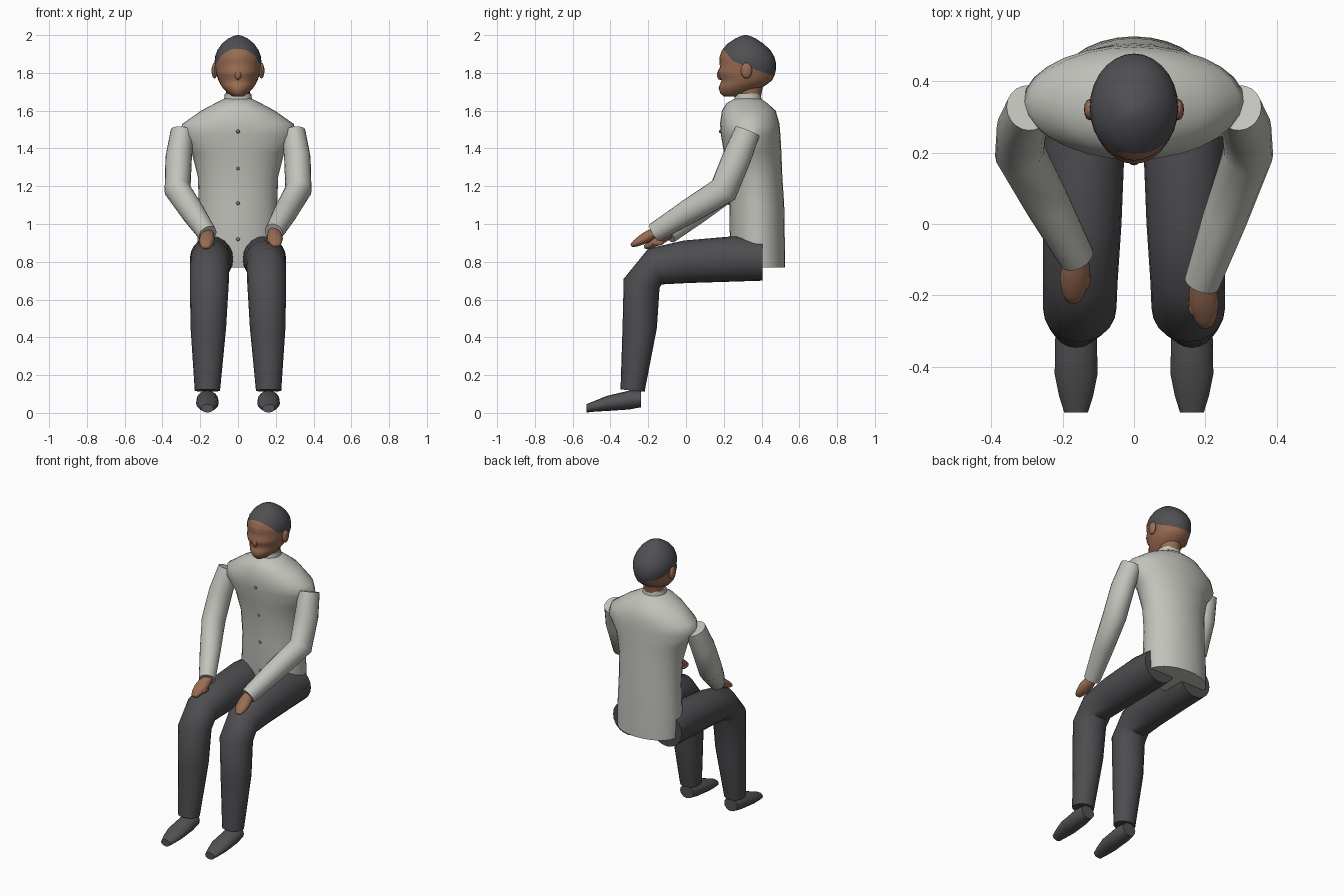
import bpy, bmesh, math
from mathutils import Vector, Matrix

if "Cube" in bpy.data.objects:
    bpy.data.objects.remove(bpy.data.objects["Cube"])


def material(name, rgb):
    m = bpy.data.materials.new(name)
    m.diffuse_color = (*rgb, 1)
    m.use_nodes = True
    m.node_tree.nodes["Principled BSDF"].inputs["Base Color"].default_value = m.diffuse_color
    return m


SHIRT = material("shirt_grey", (0.54, 0.545, 0.50))
TROUSER = material("trouser_charcoal", (0.075, 0.075, 0.082))
SHOE = material("shoe_grey", (0.085, 0.085, 0.09))
SKIN = material("skin_brown", (0.32, 0.15, 0.085))
HAIR = material("hair_grey", (0.08, 0.08, 0.088))
BUTTON = material("button_grey", (0.2, 0.2, 0.2))


def finish(name, bm, mats, angle=40):
    bmesh.ops.recalc_face_normals(bm, faces=bm.faces[:])
    me = bpy.data.meshes.new(name)
    bm.to_mesh(me)
    bm.free()
    for m in mats:
        me.materials.append(m)
    ob = bpy.data.objects.new(name, me)
    bpy.context.collection.objects.link(ob)
    bpy.ops.object.select_all(action='DESELECT')
    ob.select_set(True)
    bpy.context.view_layer.objects.active = ob
    bpy.ops.object.shade_smooth_by_angle(angle=math.radians(angle))
    return ob


def loft(rings, sides=20):
    """Skin elliptical rings: (centre, half width, half depth, normal or None)."""
    bm = bmesh.new()
    pts = [Vector(r[0]) for r in rings]
    loops = []
    for i, (c, a, b, n) in enumerate(rings):
        if n:
            t = Vector(n).normalized()
        else:
            steps = [(pts[j + 1] - pts[j]).normalized()
                     for j in (i - 1, i) if 0 <= j < len(pts) - 1]
            t = sum(steps, Vector()).normalized()
        side = Vector((1, 0, 0))
        side = (side - t * side.dot(t)).normalized()
        up = t.cross(side)
        loop = []
        for k in range(sides):
            w = 2 * math.pi * k / sides
            loop.append(bm.verts.new(pts[i] + side * a * math.cos(w) + up * b * math.sin(w)))
        loops.append(loop)
    for p, q in zip(loops, loops[1:]):
        for k in range(sides):
            l = (k + 1) % sides
            bm.faces.new((p[k], p[l], q[l], q[k]))
    bm.faces.new(loops[0])
    bm.faces.new(loops[-1])
    return bm


def stack(levels, sides):
    """Upright loft from (z, front y, back y, half width)."""
    return loft([((0, (f + k) / 2, z), w, (k - f) / 2, (0, 0, 1))
                 for z, f, k, w in levels], sides)


def ball(name, centre, size, mat, seg=12):
    bm = bmesh.new()
    bmesh.ops.create_uvsphere(bm, u_segments=seg, v_segments=seg // 2 + 2, radius=1,
                              matrix=Matrix.Translation(centre) @ Matrix.Diagonal((*size, 1)))
    return finish(name, bm, [mat])


# Jacket body with sloping shoulders
finish("jacket_body", stack([
    (0.77, .25, .525, .21), (0.92, .232, .523, .215), (1.10, .23, .52, .207),
    (1.25, .222, .51, .213), (1.38, .20, .505, .245), (1.47, .185, .50, .31),
    (1.53, .18, .495, .295), (1.60, .19, .475, .195), (1.64, .215, .43, .12),
    (1.665, .26, .395, .07)], 28), [SHIRT], 45)

# Collar and neck
finish("collar", stack([(1.63, .25, .405, .078), (1.69, .26, .395, .07)], 20), [SHIRT])
finish("neck", stack([(1.62, .27, .385, .058), (1.74, .265, .41, .065)], 16), [SKIN])

# Buttons down the jacket front
for z, y in ((1.49, .183), (1.295, .218), (1.11, .23), (0.92, .232)):
    ball("button", (0, y, z), (.01, .008, .01), BUTTON, 8)

# Head, with the hairline cut by two sloping planes
bm = stack([
    (1.675, .20, .29, .028), (1.69, .183, .34, .05), (1.72, .172, .40, .08),
    (1.74, .18, .43, .094), (1.76, .188, .455, .104), (1.785, .172, .468, .112),
    (1.81, .168, .475, .118), (1.83, .18, .477, .121), (1.855, .177, .476, .124),
    (1.885, .178, .468, .122), (1.92, .19, .447, .109), (1.955, .22, .41, .085),
    (1.982, .26, .37, .052), (1.995, .29, .34, .025), (2.0, .308, .322, .006)], 28)
planes = [(Vector((0, .25, 1.86)), Vector((0, .075, .06)).normalized()),
          (Vector((0, .25, 1.86)), Vector((0, .075, .21)).normalized())]
for co, no in planes:
    bmesh.ops.bisect_plane(bm, geom=bm.verts[:] + bm.edges[:] + bm.faces[:],
                           plane_co=co, plane_no=no)
for f in bm.faces:
    c = f.calc_center_median()
    f.material_index = int(all((c - co).dot(no) > 0 for co, no in planes))
finish("head", bm, [SKIN, HAIR], 60)
ball("nose", (0, .182, 1.79), (.018, .018, .028), SKIN)

for s, label in ((1, "right"), (-1, "left")):
    # Ear
    ball(label + "_ear", (s * .124, .32, 1.812), (.016, .03, .042), SKIN)

    # Bent trouser leg
    finish(label + "_trouser_leg", loft([
        ((s * .14, .405, .81), .112, .11, (0, -1, 0)),
        ((s * .14, .25, .815), .115, .12, (0, -1, 0)),
        ((s * .145, 0, .80), .11, .113, (0, -1, -.1)),
        ((s * .15, -.165, .775), .104, .101, (0, -.19, -.07)),
        ((s * .152, -.235, .685), .103, .098, (0, -.05, -.19)),
        ((s * .157, -.245, .45), .094, .091, (0, 0, -1)),
        ((s * .162, -.283, .118), .067, .064, (0, -.01, -.1))], 20), [TROUSER], 45)

    # Shoe
    finish(label + "_shoe", loft([
        ((s * .162, y, z), a, b, (0, -1, 0)) for y, z, a, b in (
            (-.238, .073, .048, .043), (-.30, .068, .058, .05), (-.42, .05, .06, .04),
            (-.48, .036, .048, .029), (-.528, .024, .033, .022))], 16), [SHOE])

    # Sleeve and resting hand; the left forearm is drawn further back
    wrist = Vector((.19, -.165, .955)) if s > 0 else Vector((-.16, -.095, .945))
    shoulder, elbow = Vector((s * .295, .325, 1.49)), Vector((s * .32, .2, 1.18))
    finish(label + "_sleeve", loft([
        (shoulder, .062, .068, None),
        (shoulder.lerp(elbow, .45) + Vector((s * .008, 0, 0)), .07, .076, None),
        (elbow, .07, .078, None),
        (elbow.lerp(wrist, .5), .063, .066, None),
        (wrist, .05, .052, None)], 20), [SHIRT], 45)
    tip = wrist + Vector((s * .012, -.125, -.07))
    finish(label + "_hand", loft([
        (wrist.lerp(tip, t), a, b, None) for t, a, b in (
            (-.1, .03, .026), (.25, .04, .03), (.5, .042, .028),
            (.8, .032, .02), (.97, .02, .012), (1, .01, .006))], 14), [SKIN], 60)
    # Thumb on the inner side
    ball(label + "_thumb", wrist.lerp(tip, .45) + Vector((-s * .032, 0, -.012)),
         (.012, .035, .016), SKIN)
